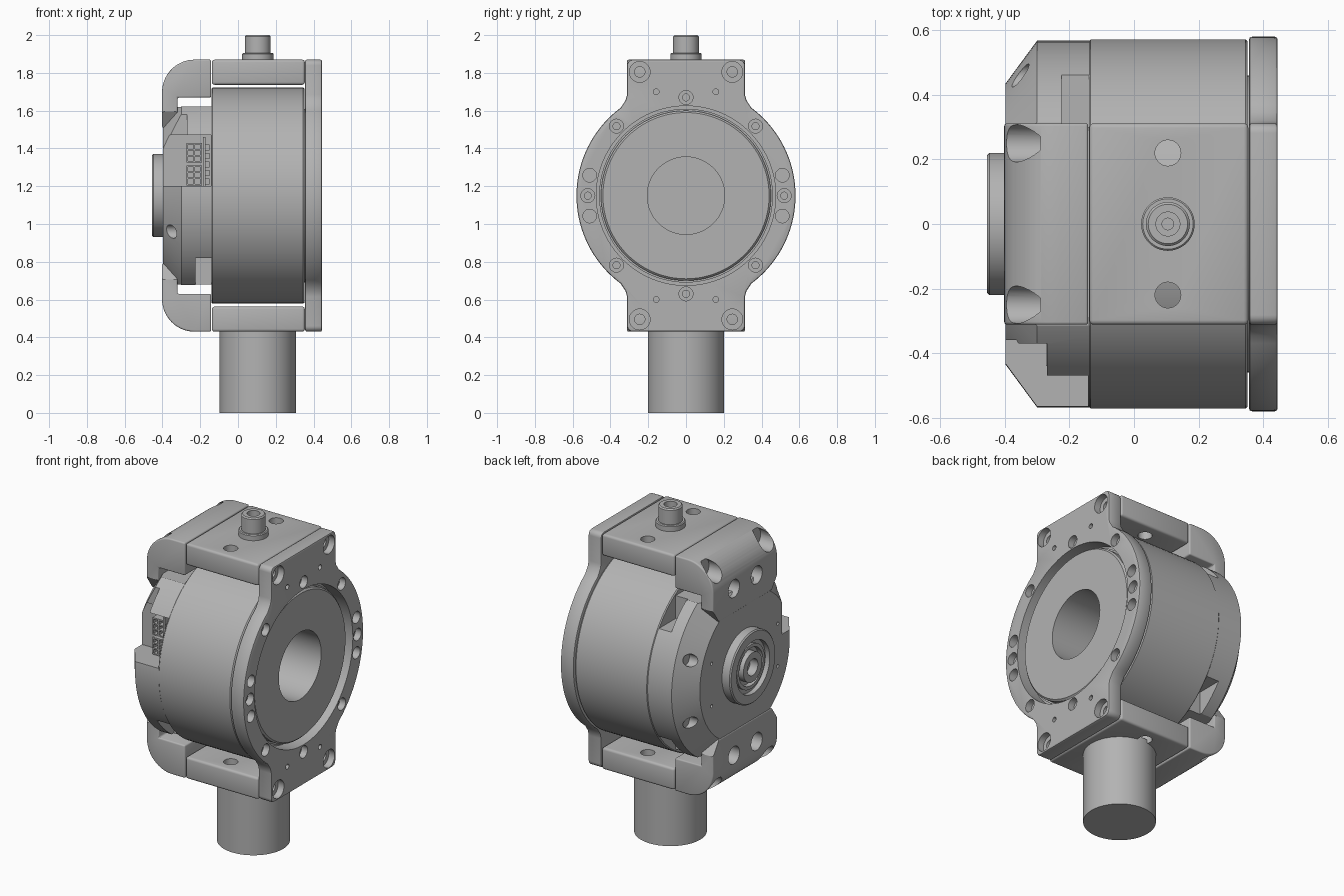
import bpy, bmesh, math
from mathutils import Vector, Matrix

if "Cube" in bpy.data.objects:
    bpy.data.objects.remove(bpy.data.objects["Cube"], do_unlink=True)

AXIS_Z = 1.15      # height of the horizontal main axis
POST_X = 0.105     # position of the vertical stem


def material(name, rgb):
    m = bpy.data.materials.new(name)
    m.use_nodes = True
    m.diffuse_color = (*rgb, 1)
    m.node_tree.nodes["Principled BSDF"].inputs["Base Color"].default_value = (*rgb, 1)
    return m


GREY = material("machined grey", (0.45, 0.45, 0.45))


def finish(name, bm):
    bmesh.ops.recalc_face_normals(bm, faces=bm.faces)
    me = bpy.data.meshes.new(name)
    bm.to_mesh(me)
    bm.free()
    ob = bpy.data.objects.new(name, me)
    bpy.context.collection.objects.link(ob)
    me.materials.append(GREY)
    return ob


def lathe(name, profile, y=0.0, z=AXIS_Z, x=None, steps=96):
    """Turn (radius, position) pairs about the x axis, or about vertical if x is given."""
    bm = bmesh.new()
    vs = [bm.verts.new((t, 0, r)) for r, t in profile]
    es = [bm.edges.new(p) for p in zip(vs, vs[1:])]
    bmesh.ops.spin(bm, geom=vs + es, axis=(1, 0, 0), cent=(0, 0, 0),
                   angle=math.tau, steps=steps)
    bmesh.ops.remove_doubles(bm, verts=bm.verts, dist=1e-5)
    if x is None:
        bm.transform(Matrix.Translation((0, y, z)))
    else:
        bm.transform(Matrix.Translation((x, y, 0)) @ Matrix.Rotation(-math.pi / 2, 4, 'Y'))
    return finish(name, bm)


def rod(name, r, a, b, **kw):
    return lathe(name, [(0, a), (r, a), (r, b), (0, b)], **kw)


def prism(name, pts, shift):
    bm = bmesh.new()
    f = bm.faces.new([bm.verts.new(p) for p in pts])
    g = bmesh.ops.extrude_face_region(bm, geom=[f])
    bmesh.ops.translate(bm, vec=shift,
                        verts=[v for v in g["geom"] if isinstance(v, bmesh.types.BMVert)])
    return finish(name, bm)


def box(name, x, y, z):
    pts = [(x[0], y[0], z[0]), (x[1], y[0], z[0]), (x[1], y[1], z[0]), (x[0], y[1], z[0])]
    return prism(name, pts, (0, 0, z[1] - z[0]))


def bevel(ob, width, segments=3):
    m = ob.modifiers.new("bevel", 'BEVEL')
    m.width, m.segments, m.limit_method, m.angle_limit = width, segments, 'ANGLE', 0.7


def cut(ob, cutters):
    for c in cutters:
        c.hide_render = True
        m = ob.modifiers.new("cut", 'BOOLEAN')
        m.operation, m.solver, m.object = 'DIFFERENCE', 'EXACT', c
    bake(ob)
    for c in cutters:
        bpy.data.objects.remove(c, do_unlink=True)


def bake(ob):
    dg = bpy.context.evaluated_depsgraph_get()
    me = bpy.data.meshes.new_from_object(ob.evaluated_get(dg))
    ob.modifiers.clear()
    ob.data = me


def hole(r, a, b, **kw):
    return rod("cutter", r, a, b, steps=28, **kw)


SIGNS = [(sy, sz) for sy in (1, -1) for sz in (1, -1)]

# Drum with recessed face disc and deep bore
lathe("drum", [(0, -.14), (.566, -.14), (.572, -.134), (.572, .345), (.566, .352),
               (.46, .352), (.46, .38), (.45, .38), (.45, .41), (.44, .42),
               (.205, .42), (.205, -.1), (0, -.1)])

# Flange plate: ring with square tabs at top and bottom
R = 0.58
quarter = [(R * math.cos(a), R * math.sin(a)) for a in
           [math.radians(53.4) * i / 18 for i in range(19)]]
quarter += [(.32, .505), (.312, .535)]
quarter += [(.282 + .03 * math.cos(a), .69 + .03 * math.sin(a)) for a in
            [math.pi / 2 * i / 5 for i in range(6)]]
half = quarter + [(-y, z) for y, z in reversed(quarter)]
outline = half + [(-y, -z) for y, z in half][1:-1]
plate = prism("flange_plate", [(.356, y, AXIS_Z + z) for y, z in outline], (.089, 0, 0))
bevel(plate, .009, 2)
cutters = [rod("cutter", .475, .3, .5)]


def screw_hole(y, z, r, depth=.04, inner=.5):
    """Counterbored hole in the flange face."""
    prof = [(0, .3), (r * inner, .3), (r * inner, .445 - depth), (r, .445 - depth),
            (r, .5), (0, .5)]
    cutters.append(lathe("cutter", prof, y=y, z=AXIS_Z + z, steps=28))


for sy, sz in SIGNS:
    screw_hole(sy * .245, sz * .655, .055)
    screw_hole(sy * .368, sz * .368, .037)
    cutters.append(hole(.036, .385, .5, y=sy * .51, z=AXIS_Z + sz * .108))
    cutters.append(hole(.015, .385, .5, y=sy * .158, z=AXIS_Z + sz * .55))
for s in (1, -1):
    screw_hole(0, s * .52, .037)
    screw_hole(s * .52, 0, .037)
cut(plate, cutters)

# Rear cover: chamfered cap with flats, slots, screw holes and a connector bay
cover = lathe("rear_cover", [(0, -.138), (.568, -.138), (.568, -.3), (.435, -.398), (0, -.398)])
cutters = []
for s in (1, -1):
    zs = sorted((AXIS_Z + s * .47, AXIS_Z + s * .7))
    cutters.append(box("cutter", (-.5, -.1), (-.315, .315), zs))
for sy, sz in SIGNS:
    cutters.append(hole(.036, -.5, -.32, y=sy * .46, z=AXIS_Z + sz * .19))
    cutters.append(hole(.01, -.5, -.37, y=sy * .32, z=AXIS_Z + sz * .13))
    if (sy, sz) != (-1, 1):
        cutters.append(box("cutter", (-.225, -.1), sorted((sy * .3, sy * .47)),
                           sorted((AXIS_Z + sz * .33, AXIS_Z + sz * .7))))
cutters.append(box("cutter", (-.5, -.142), (-.7, -.36), (1.2, 1.47)))
cutters.append(box("cutter", (-.5, -.27), (-.7, -.37), (1.4, 1.61)))
cut(cover, cutters)

# Hub with hollow shaft on the rear
lathe("rear_hub", [(0, -.38), (.22, -.38), (.22, -.448), (.213, -.455), (.16, -.455),
                   (.16, -.425), (.135, -.425), (.135, -.44), (.115, -.44), (.115, -.41),
                   (.09, -.41), (.09, -.452), (.05, -.452), (.05, -.4), (0, -.4)])

# Upper and lower frame: cross bar plus rounded rear bracket
for s, tag in ((1, "upper"), (-1, "lower")):
    def up(h):
        return AXIS_Z + s * h

    bar = box(tag + "_bar", (-.138, .354), (-.312, .312), sorted((up(.587), up(.72))))
    bevel(bar, .014)
    cut(bar, [hole(.04, *sorted((up(.5), up(.8))), x=POST_X, y=sy * .22) for sy in (1, -1)])

    arc = [(-.23 - .172 * math.sin(a), .548 + .172 * math.cos(a)) for a in
           [math.pi / 2 * i / 14 for i in range(15)]]
    side = [(-.142, .72)] + arc + [(-.402, .36), (-.385, .36), (-.32, .44),
                                   (-.32, .52), (-.142, .52)]
    bracket = prism(tag + "_bracket", [(x, -.312, up(h)) for x, h in side], (0, .624, 0))
    bevel(bracket, .014)
    cutters = []
    for sy in (1, -1):
        cutters.append(hole(.058, -.5, -.29, y=sy * .25, z=up(.655)))
        cutters.append(hole(.054, -.5, -.33, y=sy * .11, z=up(.51)))
        wedge = [(.24, .34), (.35, .34), (.35, .50)]
        cutters.append(prism("cutter", [(-.5, sy * y, up(h)) for y, h in wedge], (.2, 0, 0)))
    cut(bracket, cutters)

# Support post and top nozzle
rod("support_post", .202, 0, .45, x=POST_X, y=0)
lathe("top_nozzle", [(0, 1.86), (.083, 1.86), (.083, 1.9), (.078, 1.905), (.068, 1.905),
                     (.068, 1.993), (.061, 2), (.037, 2), (.037, 1.95), (.018, 1.95),
                     (.018, 1.92), (0, 1.92)], x=POST_X, y=0, steps=48)

# Circuit board and pin connectors in the bay
box("circuit_board", (-.185, -.172), (-.46, -.34), (1.2, 1.46))
for i in range(2):
    z = 1.205 + i * .12
    shell = box("connector_%d" % (i + 1), (-.272, -.19), (-.44, -.34), (z, z + .105))
    cut(shell, [box("cutter", (-.264 + c * .036, -.236 + c * .036), (-.5, -.4),
                    (z + .008 + r * .032, z + .032 + r * .032))
                for c in range(2) for r in range(3)])
for i in range(5):
    z = 1.21 + i * .045
    box("chip_%d" % (i + 1), (-.172, -.15), (-.45, -.36), (z, z + .03))

# Smooth round surfaces, keep edges sharp
for ob in bpy.context.collection.objects:
    if ob.type == 'MESH' and GREY.name in ob.data.materials:
        bpy.context.view_layer.objects.active = ob
        ob.select_set(True)
bpy.ops.object.shade_smooth_by_angle(angle=math.radians(32))
